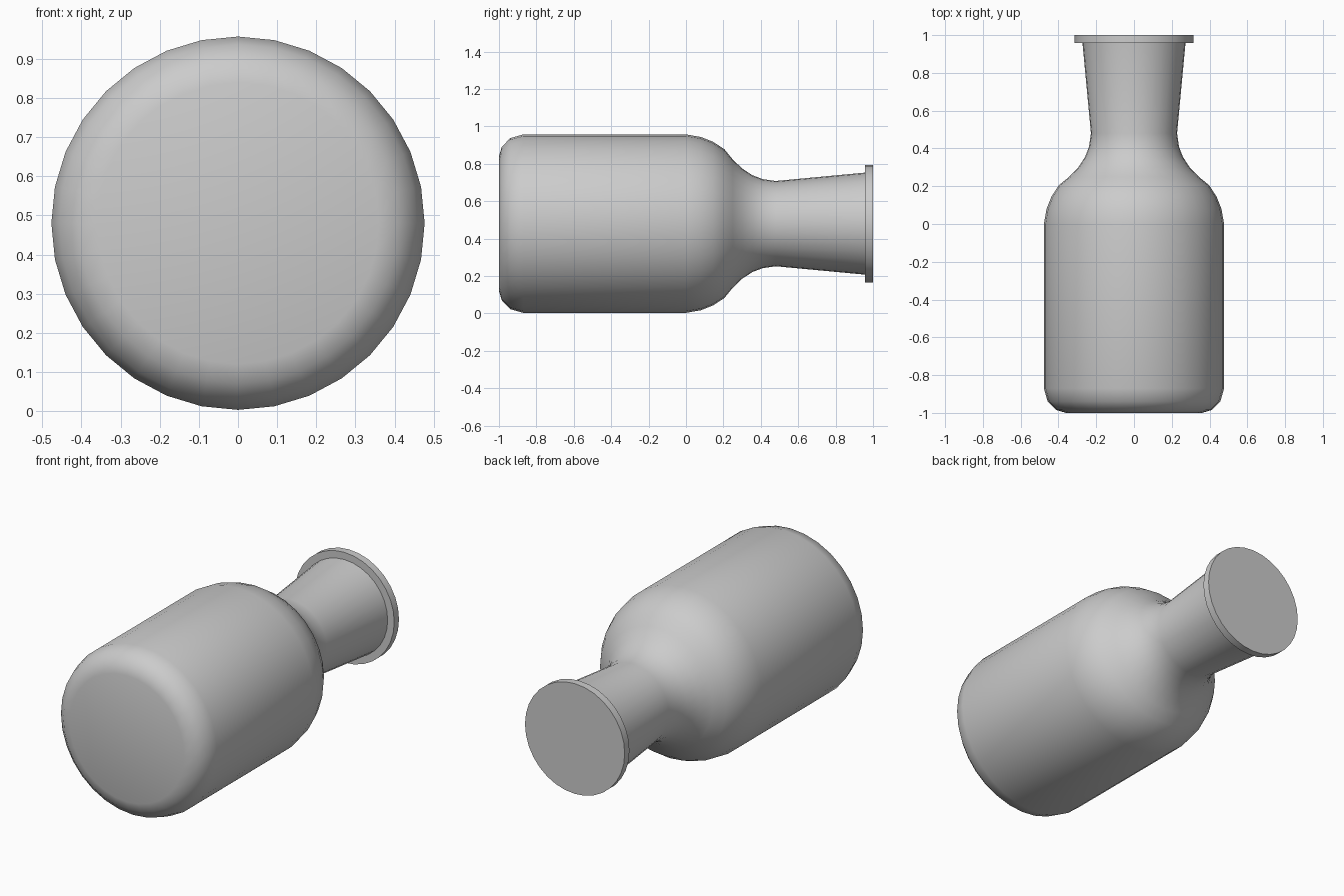
import bpy, bmesh, math

if "Cube" in bpy.data.objects:
    bpy.data.objects.remove(bpy.data.objects["Cube"])

SIDES = 32
AXIS_Z = 0.48


def lathe(name, profile, cap_start=True, cap_end=True):
    """Revolve (y, radius) points around the lengthwise axis."""
    bm = bmesh.new()
    rings = []
    for y, r in profile:
        rings.append([bm.verts.new((r * math.cos(2 * math.pi * i / SIDES), y,
                                    AXIS_Z + r * math.sin(2 * math.pi * i / SIDES)))
                      for i in range(SIDES)])
    for a, b in zip(rings, rings[1:]):
        for i in range(SIDES):
            j = (i + 1) % SIDES
            bm.faces.new((a[i], a[j], b[j], b[i]))
    if cap_start:
        bm.faces.new(rings[0])
    if cap_end:
        bm.faces.new(rings[-1])
    bmesh.ops.recalc_face_normals(bm, faces=bm.faces[:])
    mesh = bpy.data.meshes.new(name)
    bm.to_mesh(mesh)
    bm.free()
    obj = bpy.data.objects.new(name, mesh)
    bpy.context.collection.objects.link(obj)
    bpy.ops.object.select_all(action='DESELECT')
    obj.select_set(True)
    bpy.context.view_layer.objects.active = obj
    bpy.ops.object.shade_smooth_by_angle(angle=math.radians(50))
    return obj


# Bottle: rounded base, straight body, curved shoulder, flaring neck
lathe("bottle_body", [
    (-1.0, 0.36), (-0.985, 0.41), (-0.94, 0.457), (-0.87, 0.477),
    (0.0, 0.477), (0.08, 0.463), (0.145, 0.437), (0.205, 0.398),
    (0.25, 0.343), (0.30, 0.295), (0.355, 0.259), (0.41, 0.238),
    (0.48, 0.228), (0.96, 0.273)], cap_end=False)

# Stopper lip: flat disc closing the mouth
lathe("mouth_lip", [(0.957, 0.314), (1.0, 0.314)])
